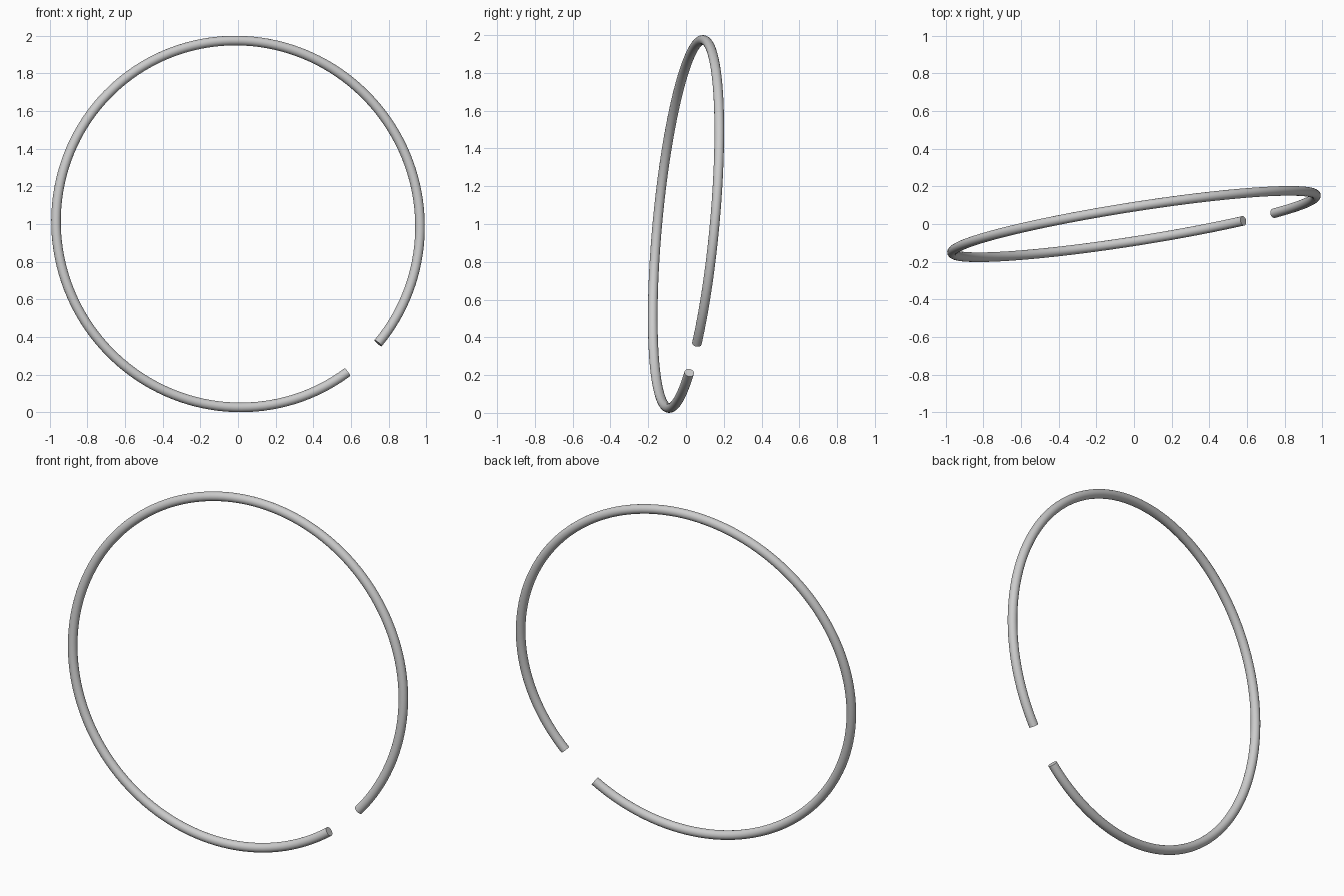
import bpy, bmesh, math
from mathutils import Vector, Matrix

if "Cube" in bpy.data.objects:
    bpy.data.objects.remove(bpy.data.objects["Cube"])

RING_R, TUBE_R = 0.9785, 0.0255
SLOPE_X, SLOPE_Z = 0.157, 0.094      # tilted plane: y = SLOPE_X*x + SLOPE_Z*(z-1)
SEGMENTS, SIDES = 144, 24
CENTRE = Vector((0, 0, 1))


def in_plane(deg):
    """Unit direction in the ring plane, seen from the front at the given angle."""
    c, s = math.cos(math.radians(deg)), math.sin(math.radians(deg))
    return Vector((c, SLOPE_X * c + SLOPE_Z * s, s)).normalized()


# open ring: round section swept from one end of the gap to the other
axis = Vector((SLOPE_X, -1, SLOPE_Z)).normalized()
start, end = in_plane(-40.4), in_plane(-53.6)
sweep = 2 * math.pi - start.angle(end)

bm = bmesh.new()
rings = []
for i in range(SEGMENTS + 1):
    d = Matrix.Rotation(sweep * i / SEGMENTS, 3, axis) @ start
    ring = []
    for j in range(SIDES):
        a = 2 * math.pi * j / SIDES
        ring.append(bm.verts.new(
            CENTRE + d * (RING_R + TUBE_R * math.cos(a)) + axis * TUBE_R * math.sin(a)))
    rings.append(ring)
for r0, r1 in zip(rings, rings[1:]):
    for j in range(SIDES):
        k = (j + 1) % SIDES
        bm.faces.new((r0[j], r0[k], r1[k], r1[j]))

# flat end caps
bm.faces.new(rings[0])
bm.faces.new(rings[-1])
bmesh.ops.recalc_face_normals(bm, faces=bm.faces[:])

mesh = bpy.data.meshes.new("open_ring")
bm.to_mesh(mesh)
bm.free()
obj = bpy.data.objects.new("open_ring", mesh)
bpy.context.collection.objects.link(obj)
bpy.context.view_layer.objects.active = obj
obj.select_set(True)
bpy.ops.object.shade_smooth_by_angle(angle=math.radians(40))
